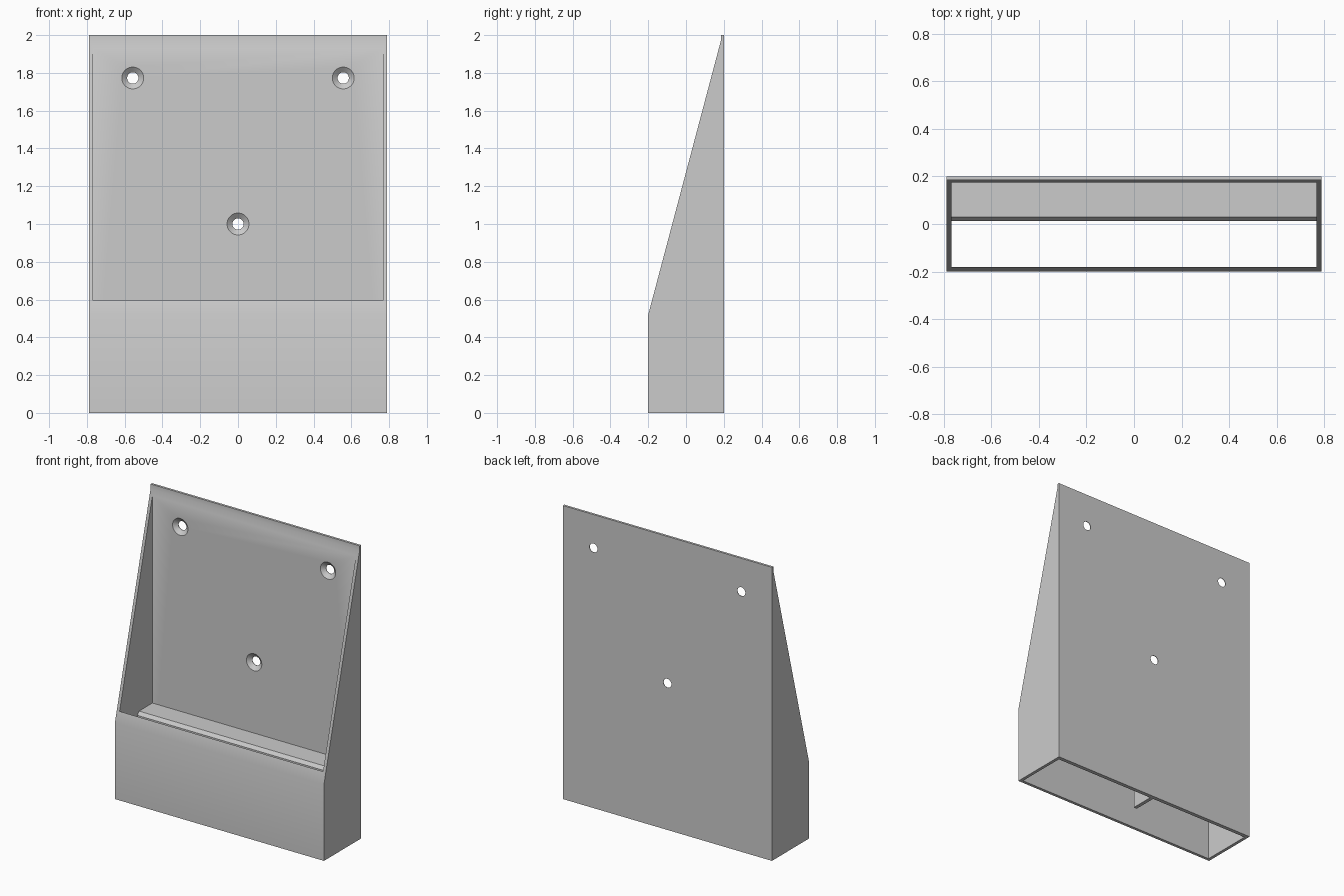
import bpy, bmesh, math
from mathutils import Matrix

if "Cube" in bpy.data.objects:
    bpy.data.objects.remove(bpy.data.objects["Cube"], do_unlink=True)

HALF_W, IN_W = 0.788, 0.767      # outer and inner half widths
FRONT, BACK = -0.2, 0.2
IN_FRONT, IN_BACK = -0.18, 0.174

grey = bpy.data.materials.new("plain grey")
grey.use_nodes = True
grey.diffuse_color = (0.6, 0.6, 0.6, 1)
grey.node_tree.nodes["Principled BSDF"].inputs["Base Color"].default_value = (0.6, 0.6, 0.6, 1)


def finish(name, bm):
    bmesh.ops.recalc_face_normals(bm, faces=bm.faces)
    mesh = bpy.data.meshes.new(name)
    bm.to_mesh(mesh)
    bm.free()
    mesh.materials.append(grey)
    ob = bpy.data.objects.new(name, mesh)
    bpy.context.collection.objects.link(ob)
    return ob


def extrude_profile(name, points, half_width):
    """Side profile of (y, z) points, extruded along x about the centre."""
    bm = bmesh.new()
    face = bm.faces.new([bm.verts.new((-half_width, y, z)) for y, z in points])
    new = bmesh.ops.extrude_face_region(bm, geom=[face])["geom"]
    bmesh.ops.translate(bm, vec=(2 * half_width, 0, 0),
                        verts=[v for v in new if isinstance(v, bmesh.types.BMVert)])
    return finish(name, bm)


def screw_cutter(x, z, sides=48):
    """Countersunk hole: rings of (y, radius) joined along y."""
    bm = bmesh.new()
    rings = []
    for y, r in ((0.15, 0.087), (0.197, 0.03), (0.25, 0.03)):
        rings.append([bm.verts.new((x + r * math.cos(a), y, z + r * math.sin(a)))
                      for a in (math.tau * i / sides for i in range(sides))])
    for a, b in zip(rings, rings[1:]):
        for i in range(sides):
            j = (i + 1) % sides
            bm.faces.new((a[i], a[j], b[j], b[i]))
    bm.faces.new(rings[0])
    bm.faces.new(rings[-1])
    return finish("screw_cutter", bm)


def cut(target, cutter):
    cutter.hide_render = True
    mod = target.modifiers.new("cut", "BOOLEAN")
    mod.operation, mod.solver, mod.object = "DIFFERENCE", "EXACT", cutter
    select(target)
    bpy.ops.object.modifier_apply(modifier=mod.name)
    bpy.data.objects.remove(cutter, do_unlink=True)


def select(ob):
    bpy.ops.object.select_all(action="DESELECT")
    ob.select_set(True)
    bpy.context.view_layer.objects.active = ob


# Wedge-shaped housing, hollowed right through from top to bottom
housing = extrude_profile("housing", [(FRONT, 0), (BACK, 0), (BACK, 2), (0.184, 2),
                                      (0.184, 1.968), (FRONT, 0.52)], HALF_W)
cavity = extrude_profile("cavity_cutter", [(IN_FRONT, -0.2), (IN_BACK, -0.2),
                                           (IN_BACK, 2.2), (IN_FRONT, 2.2)], IN_W)
cut(housing, cavity)

# Countersunk screw holes in the back wall
for x, z in ((-0.557, 1.773), (0.557, 1.773), (0, 1.0)):
    cut(housing, screw_cutter(x, z))
select(housing)
bpy.ops.object.shade_smooth_by_angle(angle=math.radians(30))

# Inner shelf with a chamfered front edge
extrude_profile("shelf", [(IN_BACK + 0.005, 0.485), (0.012, 0.485), (0.012, 0.495),
                          (0.03, 0.517), (IN_BACK + 0.005, 0.517)], IN_W + 0.005)

# Central rib holding up the shelf
extrude_profile("shelf_rib", [(IN_BACK + 0.005, 0), (0.012, 0),
                              (0.012, 0.49), (IN_BACK + 0.005, 0.49)], 0.012)
